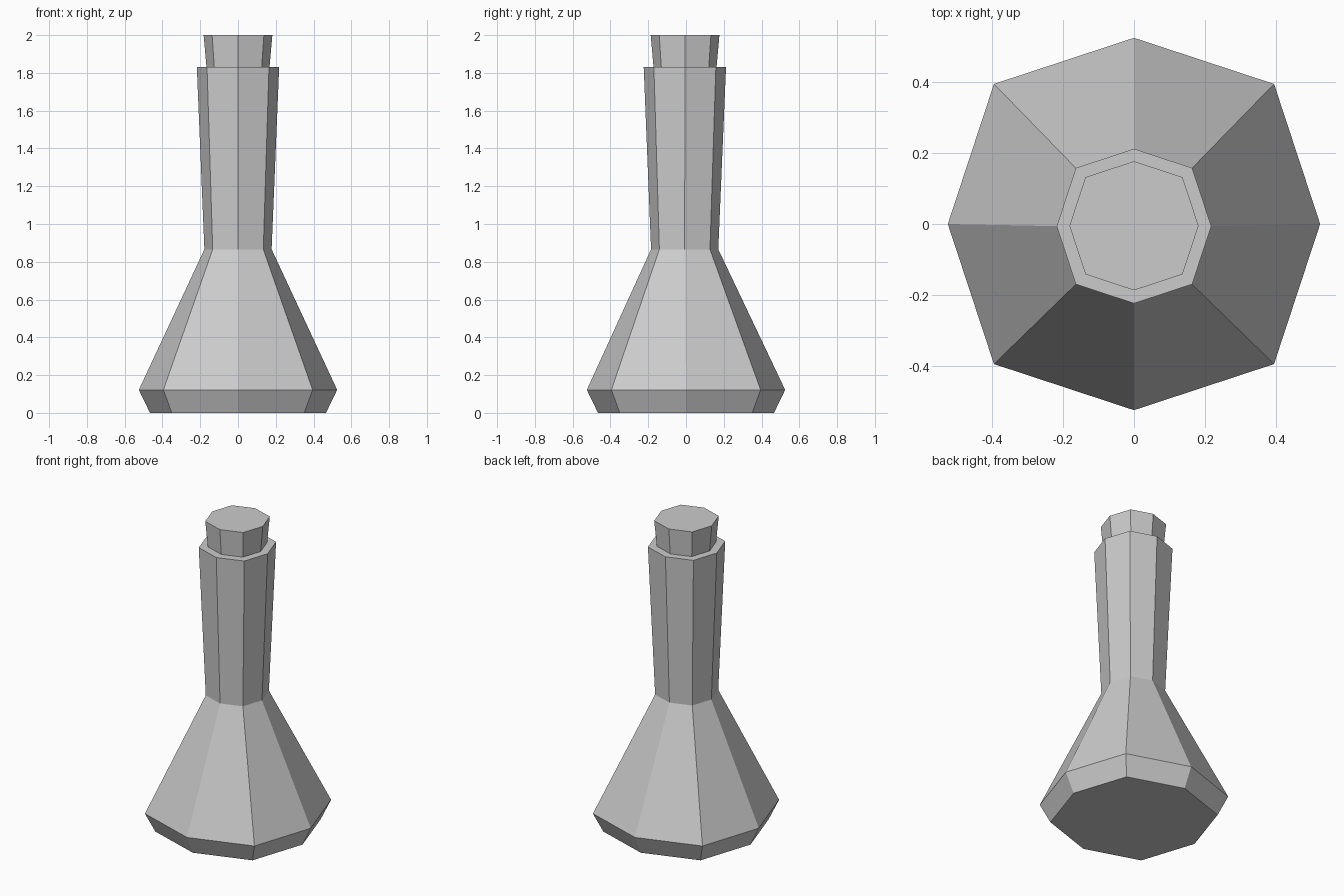
import bpy, bmesh
from math import cos, sin, pi

if "Cube" in bpy.data.objects:
    bpy.data.objects.remove(bpy.data.objects["Cube"])

SIDES = 8
DIAGONAL = 1.064  # diagonal corners sit slightly further out


def loft(name, rings, cap_bottom=True, cap_top=True):
    """Skin eight-sided rings given as (radius, y centre, z)."""
    bm = bmesh.new()
    loops = []
    for radius, cy, z in rings:
        loop = []
        for i in range(SIDES):
            r = radius * (DIAGONAL if i % 2 else 1)
            a = 2 * pi * i / SIDES
            loop.append(bm.verts.new((r * cos(a), cy + r * sin(a), z)))
        loops.append(loop)
    for low, high in zip(loops, loops[1:]):
        for i in range(SIDES):
            j = (i + 1) % SIDES
            bm.faces.new((low[i], low[j], high[j], high[i]))
    if cap_bottom:
        bm.faces.new(loops[0][::-1])
    if cap_top:
        bm.faces.new(loops[-1])
    mesh = bpy.data.meshes.new(name)
    bm.to_mesh(mesh)
    bm.free()
    obj = bpy.data.objects.new(name, mesh)
    bpy.context.collection.objects.link(obj)
    return obj


# Flask: foot, wide belly, shoulder, flared neck and flat rim
loft("flask", [
    (0.466, 0.0, 0.0),
    (0.525, 0.0, 0.122),
    (0.178, -0.007, 0.866),
    (0.218, -0.006, 1.832),
    (0.167, -0.005, 1.832),
], cap_top=False)

# Stopper: closes the mouth and widens slightly upwards
loft("stopper", [
    (0.167, -0.005, 1.832),
    (0.182, -0.005, 2.0),
])
